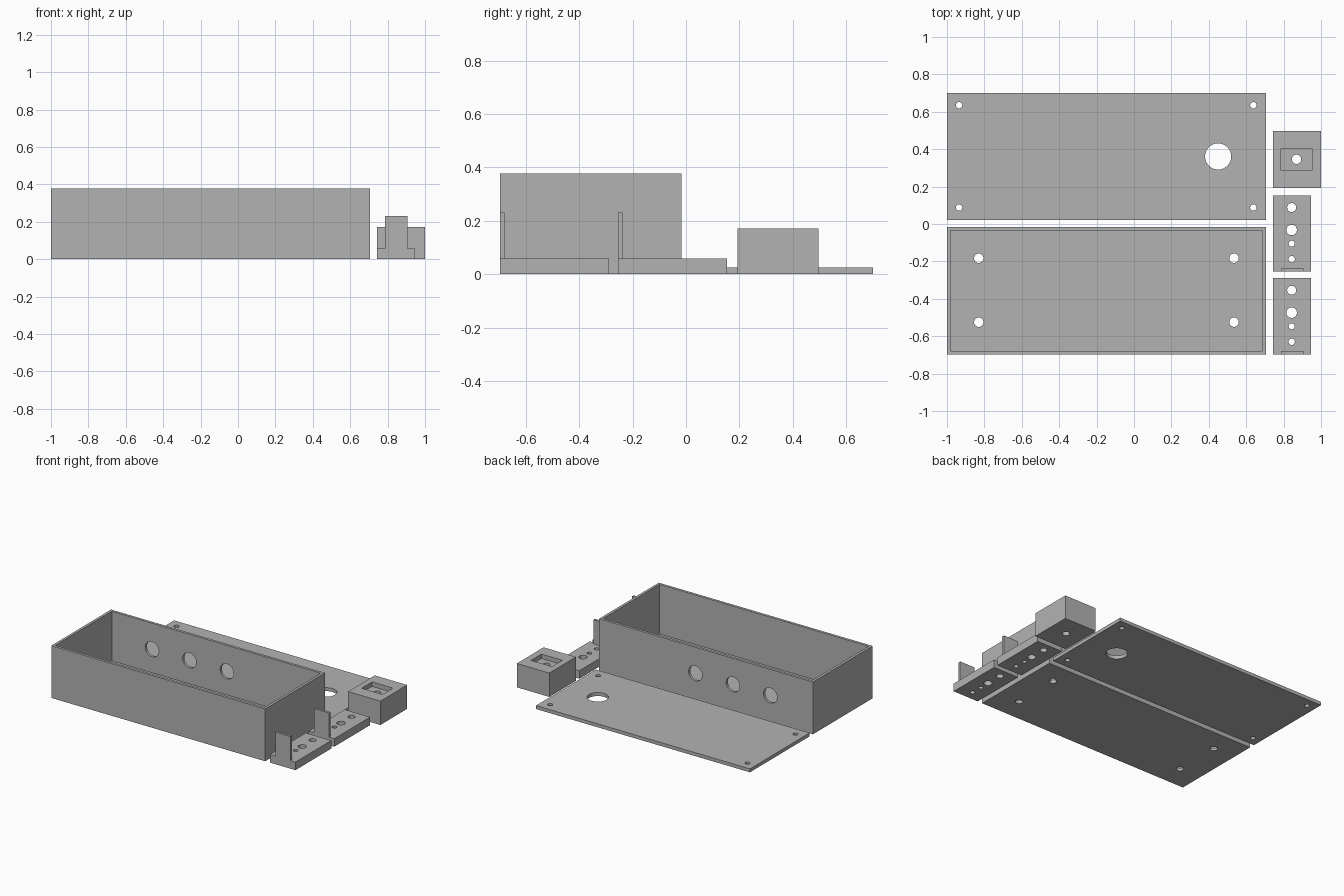
import bpy, bmesh, math
from mathutils import Matrix, Vector

if "Cube" in bpy.data.objects:
    bpy.data.objects.remove(bpy.data.objects["Cube"])

grey = bpy.data.materials.new("plain_grey")
grey.diffuse_color = (0.45, 0.45, 0.45, 1)
grey.use_nodes = True
grey.node_tree.nodes["Principled BSDF"].inputs["Base Color"].default_value = grey.diffuse_color


def finish(name, bm):
    mesh = bpy.data.meshes.new(name)
    bm.to_mesh(mesh)
    bm.free()
    mesh.materials.append(grey)
    obj = bpy.data.objects.new(name, mesh)
    bpy.context.collection.objects.link(obj)
    return obj


def block(name, lo, hi):
    """Box between two opposite corners."""
    lo, hi = Vector(lo), Vector(hi)
    bm = bmesh.new()
    bmesh.ops.create_cube(bm, size=1, matrix=Matrix.Translation((lo + hi) / 2)
                          @ Matrix.Diagonal((*(hi - lo), 1)))
    return finish(name, bm)


def drill(centre, radius, length, axis="Z"):
    """Round cutter along Z or Y."""
    rot = Matrix.Rotation(math.pi / 2, 4, "X") if axis == "Y" else Matrix()
    bm = bmesh.new()
    bmesh.ops.create_cone(bm, cap_ends=True, segments=32, radius1=radius,
                          radius2=radius, depth=length,
                          matrix=Matrix.Translation(centre) @ rot)
    return finish("drill_cutter", bm)


def combine(obj, tools, operation="DIFFERENCE"):
    """Apply booleans in turn, then discard the tools."""
    for tool in tools:
        tool.hide_render = True
        mod = obj.modifiers.new("cut", "BOOLEAN")
        mod.operation, mod.solver, mod.object = operation, "EXACT", tool
        graph = bpy.context.evaluated_depsgraph_get()
        mesh = bpy.data.meshes.new_from_object(obj.evaluated_get(graph))
        obj.modifiers.clear()
        obj.data = mesh
        bpy.data.objects.remove(tool)


def smooth_holes(obj):
    bpy.ops.object.select_all(action="DESELECT")
    obj.select_set(True)
    bpy.context.view_layer.objects.active = obj
    bpy.ops.object.shade_smooth_by_angle(angle=math.radians(30))


# Open case: hollow, four floor holes, three holes in the back wall
case = block("case", (-1, -0.697, 0), (0.705, -0.017, 0.377))
cuts = [block("hollow_cutter", (-0.981, -0.678, 0.02), (0.686, -0.036, 0.5))]
cuts += [drill((x, y, 0), 0.025, 0.2) for x in (-0.83, 0.535) for y in (-0.525, -0.183)]
cuts += [drill((x, -0.02, 0.189), 0.054, 0.2, "Y") for x in (-0.66, -0.362, -0.063)]
combine(case, cuts)

# Flat lid: corner screw holes and one large opening
lid = block("lid", (-1, 0.021, 0), (0.705, 0.7, 0.025))
cuts = [drill((x, y, 0), 0.017, 0.2) for x in (-0.935, 0.638) for y in (0.088, 0.635)]
cuts.append(drill((0.45, 0.361, 0), 0.07, 0.2))
combine(lid, cuts)

# Two L-shaped brackets, each with a row of four holes and an upright tab
brackets = []
for name, y in (("front_bracket", -0.697), ("rear_bracket", -0.255)):
    base = block(name, (0.742, y, 0), (0.946, y + 0.408, 0.058))
    tab = block("tab", (0.785, y, 0.03), (0.905, y + 0.017, 0.232))
    combine(base, [tab], "UNION")
    combine(base, [drill((0.843, y + d, 0.03), r, 0.2)
                   for d, r in ((0.067, 0.017), (0.15, 0.016), (0.223, 0.028), (0.343, 0.024))])
    brackets.append(base)

# Square knob block: shallow pocket on top and a through hole
knob = block("knob_block", (0.742, 0.193, 0), (1, 0.497, 0.172))
combine(knob, [block("pocket_cutter", (0.785, 0.286, 0.14), (0.952, 0.405, 0.3)),
               drill((0.869, 0.346, 0.1), 0.025, 0.5)])

for part in (case, lid, knob, *brackets):
    smooth_holes(part)
